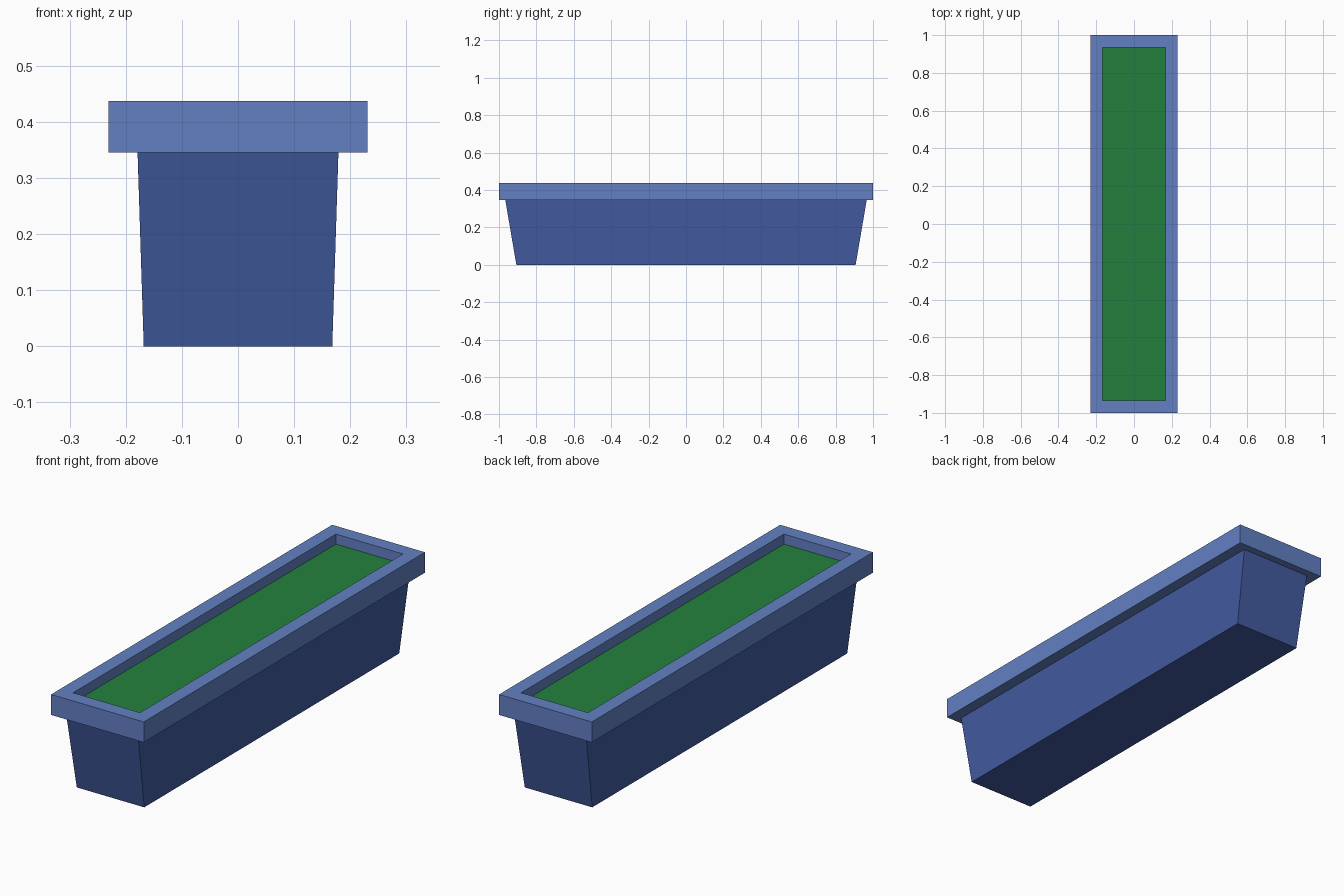
import bpy, bmesh

if "Cube" in bpy.data.objects:
    bpy.data.objects.remove(bpy.data.objects["Cube"])

def srgb(r, g, b):
    lin = lambda c: c / 12.92 if c <= 0.04045 else ((c + 0.055) / 1.055) ** 2.4
    return tuple(lin(c / 255) for c in (r, g, b)) + (1.0,)

def material(name, rgb):
    m = bpy.data.materials.new(name)
    m.diffuse_color = srgb(*rgb)
    m.use_nodes = True
    m.node_tree.nodes["Principled BSDF"].inputs["Base Color"].default_value = m.diffuse_color
    return m

def loft(name, loops, mat, cap_start=False, cap_end=False, closed=False):
    """Join rectangular loops (half_x, half_y, z) into a flat-sided shell."""
    bm = bmesh.new()
    rings = [[bm.verts.new((sx * x, sy * y, z))
              for sx, sy in ((-1, -1), (1, -1), (1, 1), (-1, 1))]
             for x, y, z in loops]
    pairs = list(zip(rings, rings[1:]))
    if closed:
        pairs.append((rings[-1], rings[0]))
    for a, b in pairs:
        for i in range(4):
            j = (i + 1) % 4
            bm.faces.new((a[i], a[j], b[j], b[i]))
    if cap_start:
        bm.faces.new(rings[0][::-1])
    if cap_end:
        bm.faces.new(rings[-1])
    me = bpy.data.meshes.new(name)
    bm.to_mesh(me)
    bm.free()
    me.materials.append(mat)
    ob = bpy.data.objects.new(name, me)
    bpy.context.collection.objects.link(ob)
    return ob

rim_blue = material("light blue", (99, 128, 195))
body_blue = material("dark blue", (66, 91, 160))
green = material("green", (35, 128, 61))

RIM_LOW, RIM_TOP, SOIL = 0.345, 0.437, 0.392

# Tapered trough
loft("trough", [(0.168, 0.907, 0), (0.179, 0.966, RIM_LOW)], body_blue, cap_start=True)

# Overhanging rim frame
loft("rim", [(0.231, 1.0, RIM_LOW), (0.231, 1.0, RIM_TOP),
             (0.167, 0.935, RIM_TOP), (0.167, 0.935, RIM_LOW)], rim_blue, closed=True)

# Planting surface sunk inside the rim
loft("planting_surface", [(0.167, 0.935, SOIL)], green, cap_end=True)
